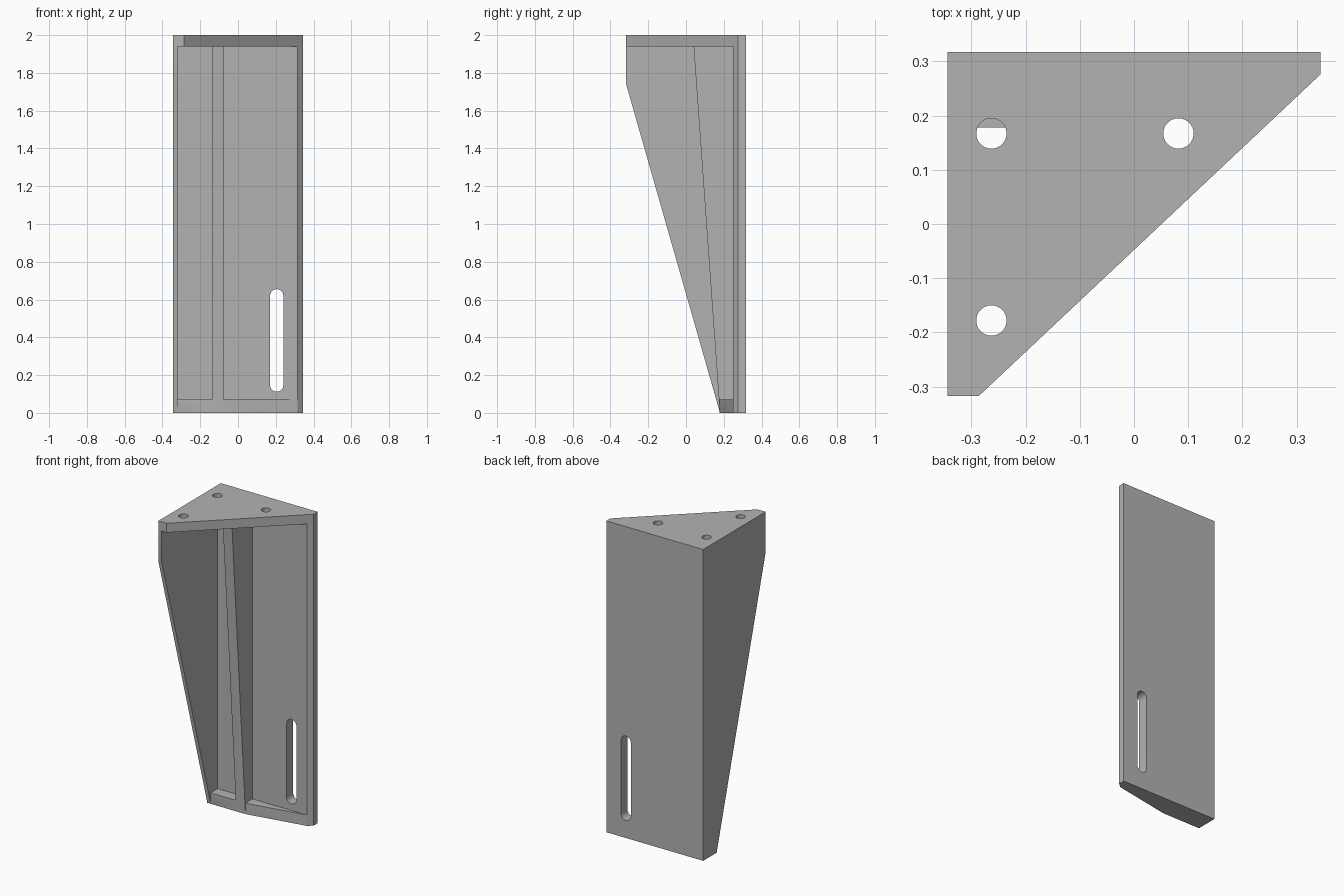
import bpy, bmesh, math
from mathutils import Vector

default = bpy.data.objects.get("Cube")
if default:
    bpy.data.objects.remove(default)

grey = bpy.data.materials.new("plain grey")
grey.use_nodes = True
colour = (0.45, 0.45, 0.45, 1)
grey.diffuse_color = colour
grey.node_tree.nodes["Principled BSDF"].inputs["Base Color"].default_value = colour

# Outer limits
LEFT, RIGHT = -0.344, 0.344
FRONT, BACK = -0.317, 0.317
PANEL = 0.25            # inner face of the back panel
TOP, CEILING, FLOOR = 2.0, 1.94, 0.07


def prism(name, outline, axis, start, end):
    """Extrude a 2D outline along x, y or z, between two positions."""
    def place(a, b, d):
        return {"x": (d, a, b), "y": (a, d, b), "z": (a, b, d)}[axis]
    bm = bmesh.new()
    face = bm.faces.new([bm.verts.new(place(a, b, start)) for a, b in outline])
    moved = bmesh.ops.extrude_face_region(bm, geom=[face])["geom"]
    bmesh.ops.translate(bm, verts=[v for v in moved if isinstance(v, bmesh.types.BMVert)],
                        vec=Vector(place(0, 0, end - start)))
    bmesh.ops.recalc_face_normals(bm, faces=bm.faces)
    mesh = bpy.data.meshes.new(name)
    bm.to_mesh(mesh)
    bm.free()
    mesh.materials.append(grey)
    obj = bpy.data.objects.new(name, mesh)
    bpy.context.collection.objects.link(obj)
    return obj


def capsule(x, low, high, radius, steps=16):
    """Round-ended outline; low equals high gives a circle."""
    points = []
    for centre, turn in ((high, 0), (low, math.pi)):
        for i in range(steps + (low != high)):
            a = turn + math.pi * i / steps
            points.append((x + radius * math.cos(a), centre + radius * math.sin(a)))
    return points


def combine(body, tool, operation):
    mod = body.modifiers.new(operation.lower(), "BOOLEAN")
    mod.operation, mod.object, mod.solver = operation, tool, "EXACT"
    bpy.context.view_layer.objects.active = body
    bpy.ops.object.modifier_apply(modifier=mod.name)
    bpy.data.objects.remove(tool)


# Back panel with its bevelled free edge
bracket = prism("wall_bracket", [(LEFT, BACK), (LEFT, PANEL), (0.315, PANEL),
                                 (RIGHT, 0.276), (RIGHT, BACK)], "z", 0, TOP)

parts = [
    # Triangular top plate
    prism("top_plate", [(LEFT, BACK), (LEFT, FRONT), (-0.286, FRONT),
                        (RIGHT, 0.276), (RIGHT, BACK)], "z", CEILING, TOP),
    # Tapered side wall
    prism("side_wall", [(BACK, 0), (BACK, TOP), (FRONT, TOP), (FRONT, 1.74),
                        (0.18, 0)], "x", LEFT, -0.32),
    # Tapered middle rib
    prism("middle_rib", [(0.28, 0.02), (0.28, 1.97), (0.038, 1.97),
                         (0.178, 0.02)], "x", -0.138, -0.073),
    # Bottom ledge, narrowing towards the free edge
    prism("bottom_ledge", [(LEFT, BACK), (LEFT, 0.178), (-0.073, 0.178),
                           (0.315, PANEL), (0.315, BACK)], "z", 0, FLOOR),
]
for part in parts:
    combine(bracket, part, "UNION")

# Long slot through the back panel
combine(bracket, prism("slot_cutter", capsule(0.205, 0.147, 0.62, 0.035), "y", 0.2, 0.4),
        "DIFFERENCE")

# Bolt holes through the top plate
for x, y in ((-0.263, 0.167), (0.082, 0.167), (-0.263, -0.178)):
    combine(bracket, prism("hole_cutter", capsule(x, y, y, 0.028), "z", 1.9, 2.1),
            "DIFFERENCE")

# Merge coplanar faces, then smooth only the curved walls
bm = bmesh.new()
bm.from_mesh(bracket.data)
bmesh.ops.remove_doubles(bm, verts=bm.verts, dist=0.0001)
bmesh.ops.dissolve_limit(bm, angle_limit=0.01, verts=bm.verts, edges=bm.edges)
bm.to_mesh(bracket.data)
bm.free()
bpy.ops.object.select_all(action="DESELECT")
bracket.select_set(True)
bpy.context.view_layer.objects.active = bracket
bpy.ops.object.shade_smooth_by_angle(angle=math.radians(20))
